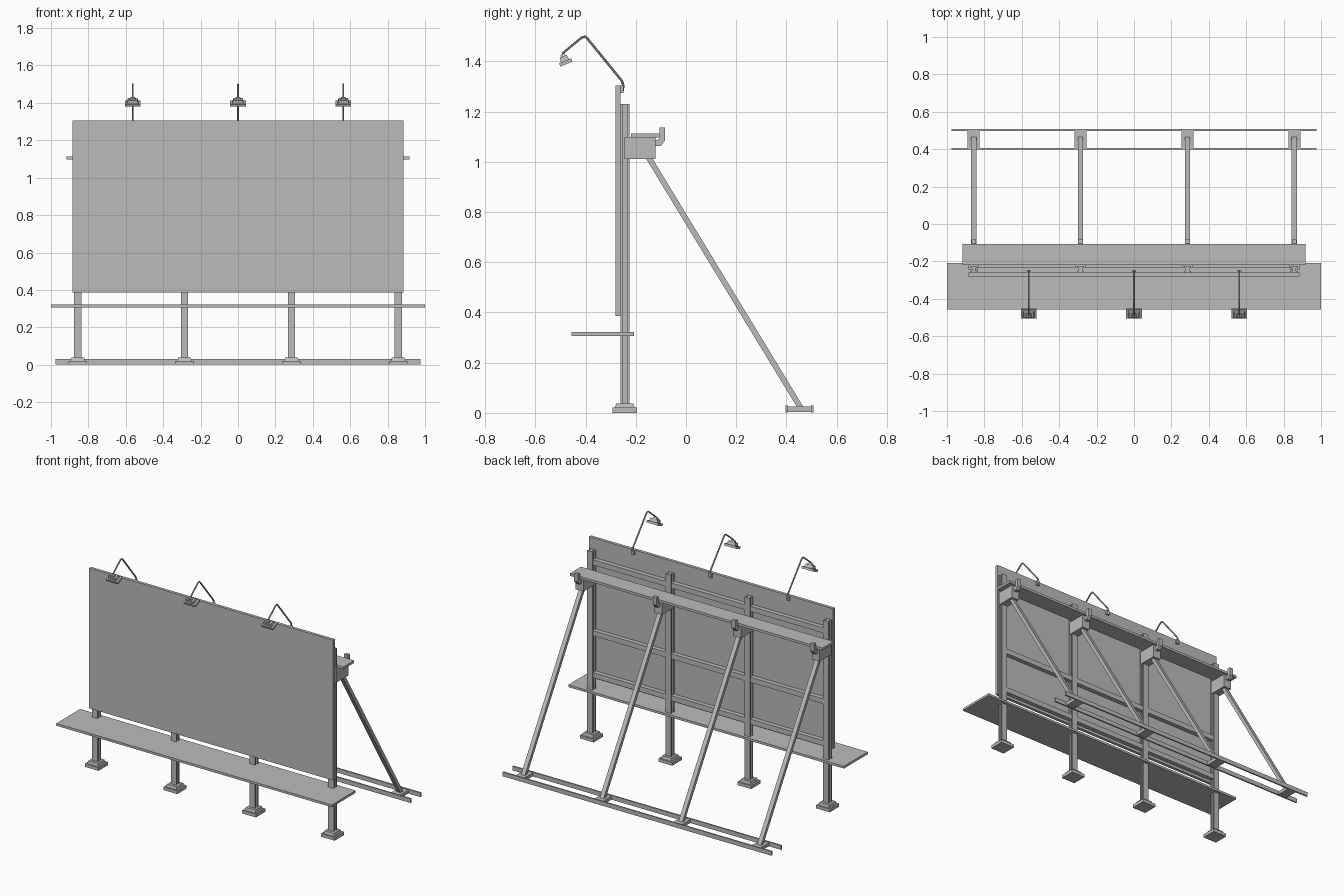
import bpy, bmesh, math
from mathutils import Vector, Matrix

if "Cube" in bpy.data.objects:
    bpy.data.objects.remove(bpy.data.objects["Cube"], do_unlink=True)

grey = bpy.data.materials.new("grey_metal")
grey.use_nodes = True
grey.diffuse_color = (0.5, 0.5, 0.5, 1)
grey.node_tree.nodes["Principled BSDF"].inputs["Base Color"].default_value = (0.5, 0.5, 0.5, 1)


def finish(name, bm):
    bmesh.ops.recalc_face_normals(bm, faces=bm.faces)
    mesh = bpy.data.meshes.new(name)
    bm.to_mesh(mesh)
    bm.free()
    mesh.materials.append(grey)
    obj = bpy.data.objects.new(name, mesh)
    bpy.context.collection.objects.link(obj)
    return obj


def box(name, x, y, z, taper=1.0):
    """Box from (min, max) ranges; taper scales the top face."""
    bm = bmesh.new()
    bmesh.ops.create_cube(bm, size=1)
    for v in bm.verts:
        k = taper if v.co.z > 0 else 1
        v.co = Vector([(r[0] + r[1]) / 2 + c * (r[1] - r[0]) * s
                       for r, c, s in zip((x, y, z), v.co, (k, k, 1))])
    return finish(name, bm)


def prism(name, points, direction):
    """Extrude a closed outline along a direction."""
    bm = bmesh.new()
    face = bm.faces.new([bm.verts.new(p) for p in points])
    new = bmesh.ops.extrude_face_region(bm, geom=[face])["geom"]
    bmesh.ops.translate(bm, vec=direction,
                        verts=[g for g in new if isinstance(g, bmesh.types.BMVert)])
    return finish(name, bm)


def around(c, half):
    return (c - half, c + half)


def tube(name, path, radius):
    curve = bpy.data.curves.new(name, "CURVE")
    curve.dimensions = "3D"
    curve.bevel_depth = radius
    curve.bevel_resolution = 2
    curve.use_fill_caps = True
    spline = curve.splines.new("POLY")
    spline.points.add(len(path) - 1)
    for p, co in zip(spline.points, path):
        p.co = (*co, 1)
    curve.materials.append(grey)
    obj = bpy.data.objects.new(name, curve)
    bpy.context.collection.objects.link(obj)
    bpy.ops.object.select_all(action="DESELECT")
    obj.select_set(True)
    bpy.context.view_layer.objects.active = obj
    bpy.ops.object.convert(target="MESH")
    bpy.ops.object.shade_smooth_by_angle()


# Display panel, front walkway and rear platform
box("panel", (-0.885, 0.885), (-0.28, -0.26), (0.385, 1.305))
box("front_walkway", (-1, 1), (-0.456, -0.208), (0.307, 0.322))
box("rear_platform", (-0.917, 0.917), (-0.22, -0.106), (1.098, 1.114))

# Rails behind the panel
for z in (0.42, 0.695, 1.16):
    box("panel_rail", (-0.84, 0.84), (-0.26, -0.231), around(z, 0.017))

# Ground rails
for y in (0.402, 0.503):
    box("ground_rail", (-0.975, 0.975), around(y, 0.005), (0.002, 0.03))

# Posts with footings, brackets and braces
for x in (-0.857, -0.286, 0.286, 0.857):
    w, t, front, back, f = 0.02, 0.01, -0.26, -0.226, 0.009
    half = [(w, front), (w, front + f), (t, front + f),
            (t, back - f), (w, back - f), (w, back)]
    outline = half + [(-a, b) for a, b in reversed(half)]
    prism("i_beam_post", [(x + a, b, 0.035) for a, b in outline], (0, 0, 1.195))
    box("footing", around(x, 0.05), around(-0.244, 0.049), (0, 0.021))
    box("footing_cap", around(x, 0.039), around(-0.244, 0.039), (0.021, 0.038), 0.88)
    box("platform_box", around(x, 0.028), (-0.245, -0.121), (1.012, 1.099))
    hook = [(-0.105, 1.136), (-0.084, 1.136), (-0.084, 1.085), (-0.1, 1.063),
            (-0.122, 1.063), (-0.122, 1.086), (-0.105, 1.09)]
    prism("platform_hook", [(x - 0.013, y, z) for y, z in hook], (0.026, 0, 0))
    brace = [(0.444, 0.02), (0.47, 0.02), (-0.134, 1.014), (-0.16, 1.014)]
    prism("diagonal_brace", [(x - 0.014, y, z) for y, z in brace], (0.028, 0, 0))
    box("ground_plate", around(x, 0.032), (0.4, 0.505), (0.004, 0.026))

# Floodlights on bent arms
tilt = Matrix.Translation((0, -0.479, 1.396)) @ Matrix.Rotation(math.radians(23), 4, "X")
for x in (-0.563, 0, 0.563):
    box("lamp_clamp", around(x, 0.011), (-0.26, -0.248), (1.275, 1.305))
    arm = [(-0.252, 1.283), (-0.25, 1.305), (-0.255, 1.322), (-0.39, 1.488),
           (-0.4, 1.499), (-0.415, 1.496), (-0.49, 1.434), (-0.488, 1.418)]
    tube("lamp_arm", [(x, y, z) for y, z in arm], 0.005)
    for name, hx, hy, z, taper in (("lamp_frame", 0.042, 0.026, (-0.007, 0.007), 1),
                                   ("lamp_housing", 0.03, 0.018, (0.007, 0.026), 0.85),
                                   ("lamp_mount", 0.014, 0.01, (0.026, 0.036), 0.8)):
        part = box(name, (-hx, hx), (-hy, hy), z, taper)
        part.data.transform(Matrix.Translation((x, 0, 0)) @ tilt)
